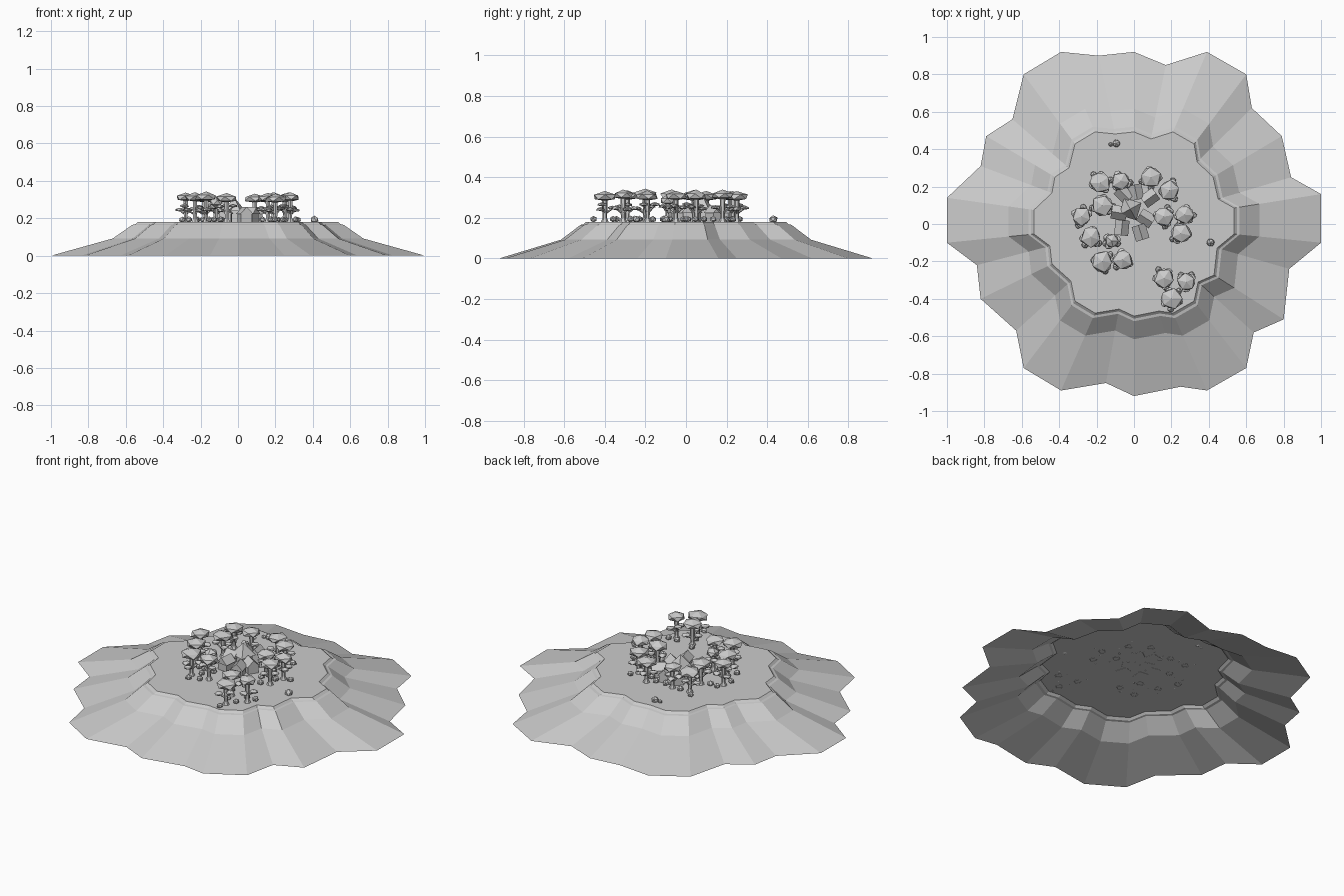
import bpy, bmesh, math, random
from mathutils import Vector, Matrix

if "Cube" in bpy.data.objects:
    bpy.data.objects.remove(bpy.data.objects["Cube"])

random.seed(4)
TOP = 0.18

def finish(name, bm):
    me = bpy.data.meshes.new(name)
    bm.to_mesh(me)
    bm.free()
    ob = bpy.data.objects.new(name, me)
    bpy.context.collection.objects.link(ob)
    return ob

def place(x, y, z, rot=0, s=(1, 1, 1)):
    return Matrix.Translation((x, y, z)) @ Matrix.Rotation(rot, 4, 'Z') @ Matrix.Diagonal((*s, 1))

def cone(bm, x, y, z0, z1, r0, r1, n=6, rot=0, caps=True):
    bmesh.ops.create_cone(bm, cap_ends=caps, segments=n, radius1=r0, radius2=r1,
                          depth=z1 - z0, matrix=place(x, y, (z0 + z1) / 2, rot))

# lumpy faceted blob with a flattened underside
def blob(bm, x, y, z, r, h, sub=1, flat=0.45):
    res = bmesh.ops.create_icosphere(bm, subdivisions=sub, radius=1)
    m = place(x, y, z, random.uniform(0, 6), (r, r, h))
    for v in res['verts']:
        v.co *= random.uniform(0.9, 1.08)
        if v.co.z < 0:
            v.co.z *= flat
        v.co = m @ v.co

# island: lobed shoreline scaled inwards in rising rings
shore = [(1, .16), (.84, .25), (.79, .47), (.63, .62), (.6, .8), (.39, .92), (.17, .85), (0, .92),
         (-.19, .9), (-.39, .92), (-.59, .8), (-.65, .56), (-.79, .47), (-.82, .31), (-1, .14),
         (-1, -.1), (-.84, -.22), (-.82, -.4), (-.63, -.57), (-.59, -.77), (-.39, -.89),
         (-.15, -.85), (0, -.92), (.25, -.87), (.39, -.89), (.6, -.77), (.64, -.58), (.8, -.51),
         (.83, -.24), (1, -.1)]
bm = bmesh.new()
rings = [[bm.verts.new((x * s, y * s, z)) for x, y in shore]
         for s, z in ((1, 0), (.67, .092), (.565, .165), (.55, .168), (.535, TOP))]
n = len(shore)
for a, b in zip(rings, rings[1:]):
    for i in range(n):
        j = (i + 1) % n
        bm.faces.new((a[i], a[j], b[j], b[i]))
bm.faces.new(rings[-1])
finish("island", bm)

# trees: (x, y, crown radius)
trees = [(-.18, .22, .062), (-.07, .23, .056), (-.17, .1, .062), (-.28, .04, .056), (-.23, -.07, .06),
         (-.12, -.09, .04), (-.17, -.2, .062), (-.06, -.19, .058), (.09, .25, .06), (.19, .18, .06),
         (.16, .04, .058), (.27, .05, .054), (.25, -.05, .058), (.16, -.29, .06), (.28, -.31, .052),
         (.2, -.4, .062)]
trunks, crowns, shrubs = bmesh.new(), bmesh.new(), bmesh.new()
for x, y, r in trees:
    z = TOP + random.uniform(.112, .124) if r > .045 else TOP + .095
    cone(trunks, x, y, TOP - .002, TOP + .02, .02, .011, caps=False)
    cone(trunks, x, y, TOP + .02, z, .011, .014, caps=False)
    blob(crowns, x, y, z + .005, r, .034)
    # lower side tufts on short branches
    a0 = random.uniform(0, 6)
    for k in range(3):
        a = a0 + k * 2.1 + random.uniform(-.3, .3)
        d = r * .65
        px, py = x + d * math.cos(a), y + d * math.sin(a)
        pz = TOP + random.uniform(.058, .085)
        blob(crowns, px, py, pz, .026, .014)
        base = Vector((x, y, TOP + .04))
        mid = Vector((px, py, pz)) - base
        m = Matrix.Translation(base + mid / 2) @ mid.to_track_quat('Z', 'Y').to_matrix().to_4x4()
        bmesh.ops.create_cone(trunks, cap_ends=False, segments=4, radius1=.006, radius2=.004,
                              depth=mid.length, matrix=m)
    # undergrowth on the outside
    for k in range(2):
        a = random.uniform(0, 6.28)
        blob(shrubs, x + r * .9 * math.cos(a), y + r * .9 * math.sin(a), TOP + .012, .019, .018, flat=.8)
finish("tree_trunks", trunks)
finish("tree_crowns", crowns)
finish("shrubs", shrubs)

# gabled huts: (x, y, facing angle)
bm = bmesh.new()
def hut(x, y, rot, w=.03, l=.034, h=.05, ridge=.08):
    m = place(x, y, TOP, rot)
    bmesh.ops.create_cube(bm, size=1, matrix=m @ place(0, 0, h / 2 - .001, 0, (2 * w, 2 * l, h)))
    e, f = w * 1.25, l * 1.2
    ends = [[bm.verts.new(m @ Vector(p)) for p in ((-e, s * f, h * .85), (e, s * f, h * .85), (0, s * f, ridge))]
            for s in (-1, 1)]
    a, b = ends
    bm.faces.new(a)
    bm.faces.new(b[::-1])
    for i in range(3):
        j = (i + 1) % 3
        bm.faces.new((a[j], a[i], b[i], b[j]))
for x, y, r in ((.035, -.045, .3), (-.065, -.02, -.1), (.065, .03, 1.0), (.085, .14, 2.2),
                (.01, .17, .2), (-.055, .16, .8), (-.08, .06, 1.4)):
    hut(x, y, r)
finish("huts", bm)

# central hall with a pyramid roof
bm = bmesh.new()
cone(bm, -.02, .08, TOP - .001, TOP + .07, .05, .05, 4, .5)
cone(bm, -.02, .08, TOP + .06, TOP + .13, .068, .002, 4, .5)
finish("central_hall", bm)

# loose boulders
bm = bmesh.new()
for x, y, r in ((-.095, .43, .022), (-.125, .425, .013), (.41, -.1, .023)):
    blob(bm, x, y, TOP + r * .5, r, r, flat=.8)
finish("boulders", bm)
